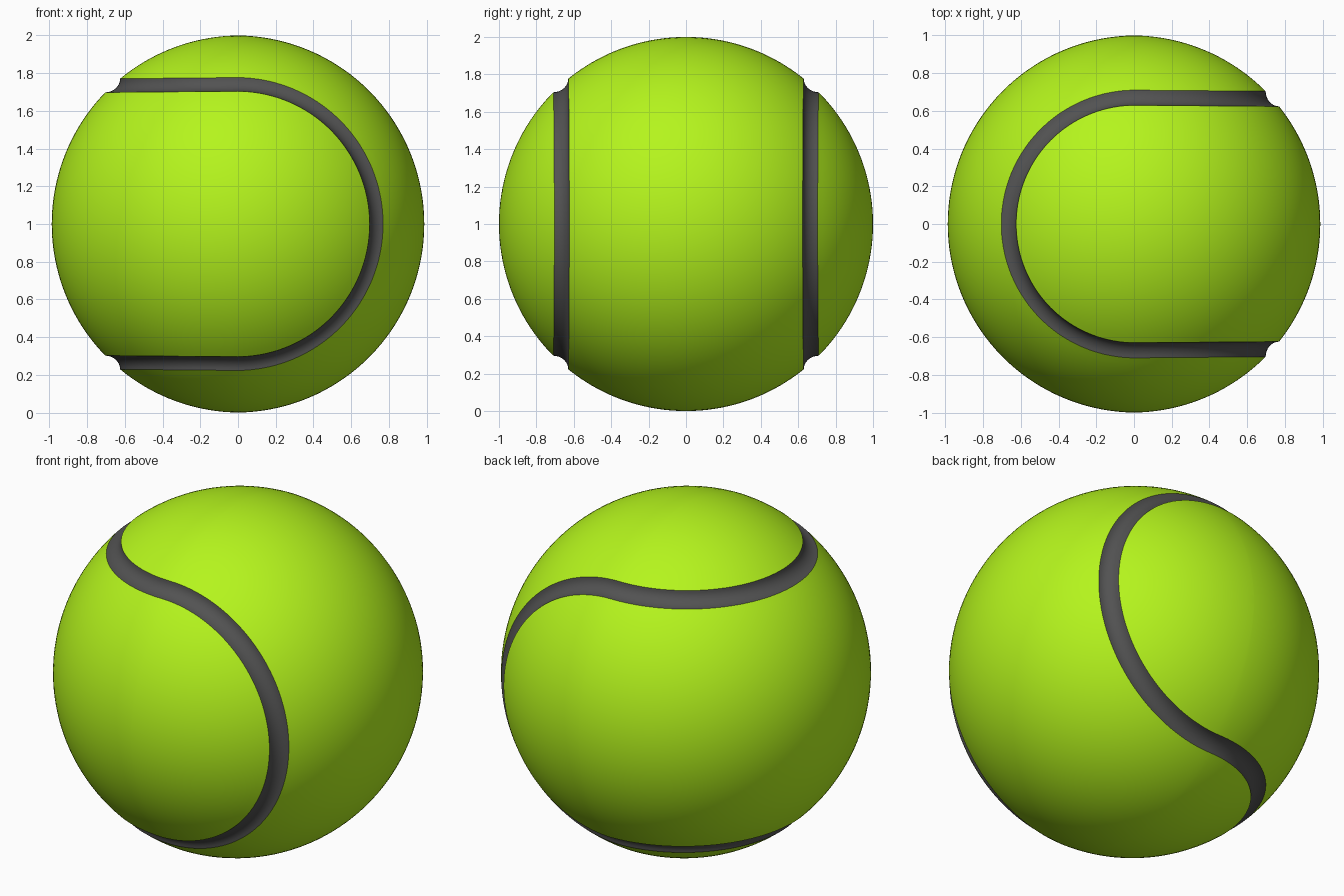
import bpy, bmesh
from math import sin, cos, pi, radians, atan2

if "Cube" in bpy.data.objects:
    bpy.data.objects.remove(bpy.data.objects["Cube"])

STEPS = 72          # steps per half turn
SQUASH = 0.012      # ball is slightly flattened towards +-x


def arc(a0, a1, n):
    return [(cos(a0 + (a1 - a0) * i / n), sin(a0 + (a1 - a0) * i / n)) for i in range(n + 1)]


# Quarter outline in the y-z plane, from the y axis to the z axis
A = atan2(0.704, 0.710)
B = atan2(0.777, 0.630)
felt_low = arc(0, A, 20)
felt_high = arc(B, pi / 2, 18)
p, q = felt_low[-1], felt_high[0]
# concave quarter-round groove joining the two felt edges
groove = [(p[0] - (p[0] - q[0]) * sin(t), q[1] - (q[1] - p[1]) * cos(t))
          for t in (pi / 2 * i / 8 for i in range(9))]


def around_y(a, rho, t):      # half with x > 0
    return (rho * sin(t), a, rho * cos(t))


def around_z(a, rho, t):      # half with x < 0
    return (-rho * sin(t), rho * cos(t), a)


def build(name, outlines, color):
    bm = bmesh.new()
    for outline in outlines:
        for place, swap in ((around_y, False), (around_z, True)):
            for side in (1, -1):
                rows = []
                for y, z in outline:
                    a, rho = (z, y) if swap else (y, z)
                    row = []
                    for i in range(STEPS + 1):
                        v = bm.verts.new(place(side * a, rho, pi * i / STEPS))
                        v.co *= 1 - SQUASH * abs(v.co.x)
                        row.append(v)
                    rows.append(row)
                for r0, r1 in zip(rows, rows[1:]):
                    for i in range(STEPS):
                        bm.faces.new((r0[i], r0[i + 1], r1[i + 1], r1[i]))
    bmesh.ops.remove_doubles(bm, verts=bm.verts, dist=1e-4)
    # all faces look away from the ball centre
    bm.normal_update()
    for f in bm.faces:
        if f.normal.dot(f.calc_center_median()) < 0:
            f.normal_flip()
    bmesh.ops.translate(bm, verts=bm.verts, vec=(0, 0, 1))
    me = bpy.data.meshes.new(name)
    bm.to_mesh(me)
    bm.free()
    ob = bpy.data.objects.new(name, me)
    bpy.context.collection.objects.link(ob)
    mat = bpy.data.materials.new(name + "_color")
    mat.diffuse_color = color
    mat.use_nodes = True
    mat.node_tree.nodes["Principled BSDF"].inputs["Base Color"].default_value = mat.diffuse_color
    me.materials.append(mat)
    bpy.ops.object.select_all(action='DESELECT')
    ob.select_set(True)
    bpy.context.view_layer.objects.active = ob
    bpy.ops.object.shade_smooth_by_angle(angle=radians(30))
    return ob


# Two interlocking felt panels
build("felt_panels", [felt_low, felt_high], (0.46, 0.91, 0.012, 1))
# Continuous recessed seam
build("seam_groove", [groove], (0.085, 0.085, 0.085, 1))
